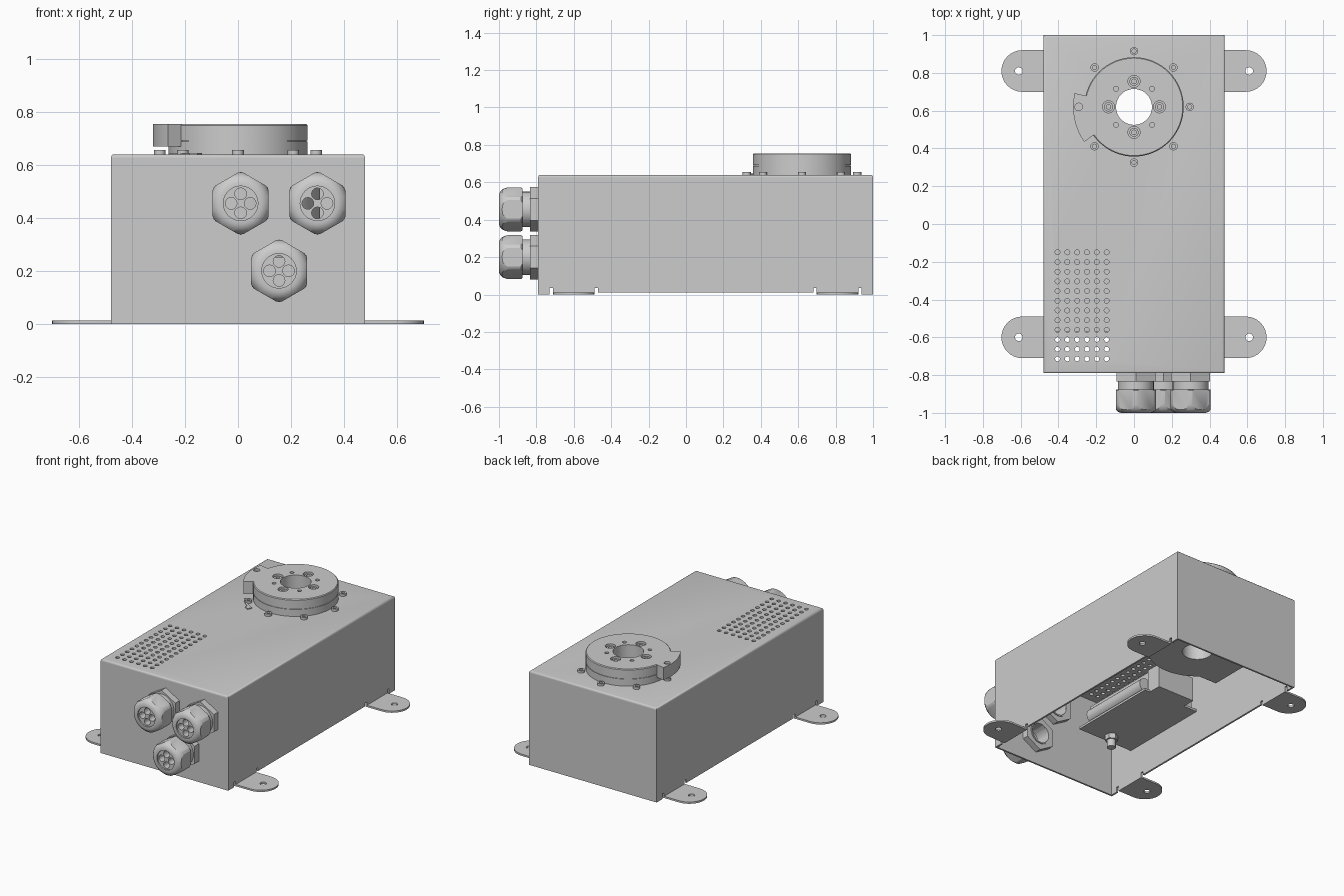
import bpy, bmesh
from math import cos, sin, pi, radians
from mathutils import Matrix

if "Cube" in bpy.data.objects:
    bpy.data.objects.remove(bpy.data.objects["Cube"], do_unlink=True)

grey = bpy.data.materials.new("light grey metal")
grey.use_nodes = True
COLOR = (0.604, 0.604, 0.604, 1)
grey.diffuse_color = COLOR
grey.node_tree.nodes["Principled BSDF"].inputs["Base Color"].default_value = COLOR


def make(name, bm, place=Matrix(), smooth=True):
    """Turn a bmesh into a finished object."""
    bmesh.ops.transform(bm, matrix=place, verts=bm.verts)
    bmesh.ops.recalc_face_normals(bm, faces=bm.faces)
    me = bpy.data.meshes.new(name)
    bm.to_mesh(me)
    bm.free()
    ob = bpy.data.objects.new(name, me)
    bpy.context.collection.objects.link(ob)
    me.materials.append(grey)
    if smooth:
        shade(ob)
    return ob


def shade(ob):
    bpy.ops.object.select_all(action='DESELECT')
    ob.select_set(True)
    bpy.context.view_layer.objects.active = ob
    bpy.ops.object.shade_smooth_by_angle(angle=radians(30))


def boolean(ob, tool_bm, operation='DIFFERENCE'):
    """Cut or intersect, apply, and drop the cutter."""
    tool = make("cutter", tool_bm, smooth=False)
    tool.hide_render = True
    mod = ob.modifiers.new("cut", 'BOOLEAN')
    mod.object, mod.operation, mod.solver = tool, operation, 'EXACT'
    me = bpy.data.meshes.new_from_object(ob.evaluated_get(bpy.context.evaluated_depsgraph_get()))
    ob.modifiers.clear()
    ob.data = me
    bpy.data.objects.remove(tool, do_unlink=True)
    shade(ob)


def at(x=0, y=0, z=0):
    return Matrix.Translation((x, y, z))


def box(x0, x1, y0, y1, z0, z1):
    bm = bmesh.new()
    size = Matrix.Diagonal((x1 - x0, y1 - y0, z1 - z0, 1))
    bmesh.ops.create_cube(bm, size=1, matrix=at((x0 + x1) / 2, (y0 + y1) / 2, (z0 + z1) / 2) @ size)
    return bm


def add_cyl(bm, r, z0, z1, place=Matrix(), segs=20):
    bmesh.ops.create_cone(bm, cap_ends=True, segments=segs, radius1=r, radius2=r,
                          depth=z1 - z0, matrix=place @ at(z=(z0 + z1) / 2))
    return bm


def slab(points, vec):
    """Extrude a flat outline along a vector."""
    bm = bmesh.new()
    face = bm.faces.new([bm.verts.new(p) for p in points])
    geom = bmesh.ops.extrude_face_region(bm, geom=[face])["geom"]
    bmesh.ops.translate(bm, vec=vec, verts=[v for v in geom if isinstance(v, bmesh.types.BMVert)])
    return bm


def ring(profile, segs=48, start=0.0, sweep=2 * pi):
    """Sweep a closed (radius, height) profile around z."""
    bm = bmesh.new()
    full = sweep > 6.28
    loops = [[bm.verts.new((r * cos(a), r * sin(a), z)) for r, z in profile]
             for a in (start + sweep * i / segs for i in range(segs + (not full)))]
    n = len(profile)
    for i in range(segs):
        a, b = loops[i], loops[(i + 1) % len(loops)]
        for j in range(n):
            k = (j + 1) % n
            bm.faces.new((a[j], a[k], b[k], b[j]))
    if not full:
        bm.faces.new(loops[0])
        bm.faces.new(loops[-1])
    return bm


def tube(r0, r1, z0, z1):
    return [(r0, z0), (r1, z0), (r1, z1), (r0, z1)]


FRONT, BACK, TOP, WALL, HALF = -0.79, 1.0, 0.64, 0.012, 0.48
SEAM = TOP - 0.015
CX, CY = 0.0, 0.62
FEET_Y = (-0.60, 0.81)
TO_FRONT = Matrix.Rotation(pi / 2, 4, 'X')
GLANDS = ((0.01, 0.455), (0.30, 0.455), (0.155, 0.20))

# Lid with rounded rim, bore and vent grid
bm = box(-HALF, HALF, FRONT, BACK, SEAM, TOP)
bm.normal_update()
rim = [e for e in bm.edges if all(v.co.z > TOP - 0.001 for v in e.verts)]
bmesh.ops.bevel(bm, geom=rim, offset=0.012, segments=3, profile=0.5, affect='EDGES')
lid = make("lid", bm)
cut = add_cyl(bmesh.new(), 0.095, 0.55, 0.7, at(CX, CY), 48)
for col in range(6):
    for row in range(12):
        add_cyl(cut, 0.013, 0.6, 0.67, at(-0.405 + 0.052 * col, -0.15 - 0.0513 * row), 12)
boolean(lid, cut)

# Front wall with gland holes, plain back wall
INNER = HALF - WALL
front_wall = make("front_wall", box(-INNER, INNER, FRONT, FRONT + WALL, 0, SEAM))
cut = bmesh.new()
for x, z in GLANDS:
    add_cyl(cut, 0.075, -0.05, 0.05, at(x, FRONT, z) @ TO_FRONT, 32)
boolean(front_wall, cut)
make("back_wall", box(-INNER, INNER, BACK - WALL, BACK, 0, SEAM))

# Side walls, with relief notches beside each foot and a raised lower edge between
outline = [(FRONT, 0)]
for y, before, after in ((FEET_Y[0], 0, WALL), (FEET_Y[1], WALL, 0)):
    outline += [(y - 0.129, before), (y - 0.129, 0.035), (y - 0.111, 0.035), (y - 0.111, 0),
                (y + 0.111, 0), (y + 0.111, 0.035), (y + 0.129, 0.035), (y + 0.129, after)]
outline += [(BACK, 0), (BACK, SEAM), (FRONT, SEAM)]
for side, word in ((-1, "right"), (1, "left")):
    make(f"{word}_wall", slab([(side * INNER, y, z) for y, z in outline], (side * WALL, 0, 0)))
    # Mounting feet with round ends and screw holes
    for y, end in zip(FEET_Y, ("front", "back")):
        arc = [pi * i / 16 - pi / 2 for i in range(17)]
        pts = [(0.47, -0.11)] + [(0.592 + 0.11 * cos(a), 0.11 * sin(a)) for a in arc] + [(0.47, 0.11)]
        foot = make(f"{end}_{word}_foot", slab([(side * px, y + py, 0) for px, py in pts], (0, 0, WALL)))
        boolean(foot, add_cyl(bmesh.new(), 0.02, -0.1, 0.1, at(side * 0.61, y)))

# Turntable with a groove, counterbores and small holes
R = 0.263
table = make("turntable", ring([(0.095, TOP), (R, TOP), (R, 0.688), (R - 0.004, 0.688), (R - 0.004, 0.692),
                                (R, 0.692), (R, 0.75), (R - 0.005, 0.755), (0.095, 0.755)], 64), at(CX, CY))
cut = bmesh.new()
for i in range(8):
    a = i * pi / 4
    r, floor = ((0.032, 0.715), (0.013, 0.70))[i % 2]
    add_cyl(cut, r, floor, 0.8, at(CX + 0.135 * cos(a), CY + 0.135 * sin(a)))
boolean(table, cut)


def socket_bolt(name, x, y, z, r, h):
    make(name, ring(tube(r * 0.5, r, 0, h), 16), at(x, y, z))
    make(name + "_socket", add_cyl(bmesh.new(), r * 0.5, 0, h * 0.4, segs=16), at(x, y, z))


for i in range(8):
    a = i * pi / 4
    socket_bolt("lid_bolt", CX + 0.295 * cos(a), CY + 0.295 * sin(a), TOP, 0.022, 0.016)
    if i % 2 == 0:
        socket_bolt("table_bolt", CX + 0.135 * cos(a), CY + 0.135 * sin(a), 0.715, 0.024, 0.03)

# Curved stop block beside the turntable, and its low guide strip
block = make("stop_block", ring(tube(0.25, 0.322, 0.67, 0.755), 16, radians(167), radians(48)), at(CX, CY))
boolean(block, add_cyl(bmesh.new(), 0.02, 0.74, 0.8, at(CX - 0.293, CY)))
make("guide_strip", ring(tube(0.305, 0.32, TOP, TOP + 0.004), 12, radians(215), radians(25)), at(CX, CY))
make("guide_tab", box(-0.018, 0.018, -0.016, 0.016, 0, 0.006),
     at(CX - 0.16, CY - 0.28, TOP) @ Matrix.Rotation(radians(-30), 4, 'Z'))

# Cable glands: base nut, neck, domed hex cap, cable insert, inner locknut
DOME = [(0.065, 0.085), (0.112, 0.085), (0.117, 0.092), (0.117, 0.165), (0.11, 0.188),
        (0.097, 0.203), (0.08, 0.21), (0.065, 0.21)]
for x, z in GLANDS:
    place = at(x, FRONT, z) @ TO_FRONT
    make("gland_base_nut", ring(tube(0.075, 0.119, 0, 0.045), 6, pi / 2), place)
    make("gland_neck", ring(tube(0.075, 0.095, 0.045, 0.09), 32), place)
    make("gland_thread", ring(tube(0.066, 0.075, -0.06, 0.045), 32), place)
    make("gland_locknut", ring(tube(0.075, 0.119, -0.055, -WALL), 6, pi / 2), place)
    cap = make("gland_cap", ring(DOME, 48), place)
    boolean(cap, slab([place @ at(0.122 * cos(a), 0.122 * sin(a), 0).translation for a in
                       (pi / 2 + i * pi / 3 for i in range(6))], (0, -0.3, 0)), 'INTERSECT')
    insert = make("gland_insert", add_cyl(bmesh.new(), 0.066, 0.13, 0.2, segs=32), place)
    cut = bmesh.new()
    for i in range(4):
        a = i * pi / 2
        add_cyl(cut, 0.022, 0.1, 0.25, place @ at(0.036 * cos(a), 0.036 * sin(a)), 16)
    boolean(insert, cut)

# Turntable bearing inside the housing
make("bearing_drum", ring(tube(0.095, 0.31, 0.25, SEAM), 64), at(CX, CY))
make("bearing_plate_arm", box(-0.345, -0.15, 0.39, 0.665, 0.25, 0.265))

# Drive unit inside: mounting plate, body, motor, gearbox, hanging plug
make("drive_plate", box(-0.464, -0.04, -0.585, 0.06, 0.235, 0.25))
make("drive_body", box(-0.44, -0.12, -0.57, 0.04, 0.25, 0.42))
make("drive_motor", add_cyl(bmesh.new(), 0.05, -0.02, 0.50, at(-0.08, 0, 0.30) @ TO_FRONT, 24))
make("drive_gearbox", box(-0.36, -0.08, 0.04, 0.15, 0.235, 0.40))
make("drive_plug", add_cyl(bmesh.new(), 0.028, 0.15, 0.235, at(-0.25, -0.52)))
make("drive_plug_collar", add_cyl(bmesh.new(), 0.042, 0.2, 0.235, at(-0.25, -0.52), 6))
